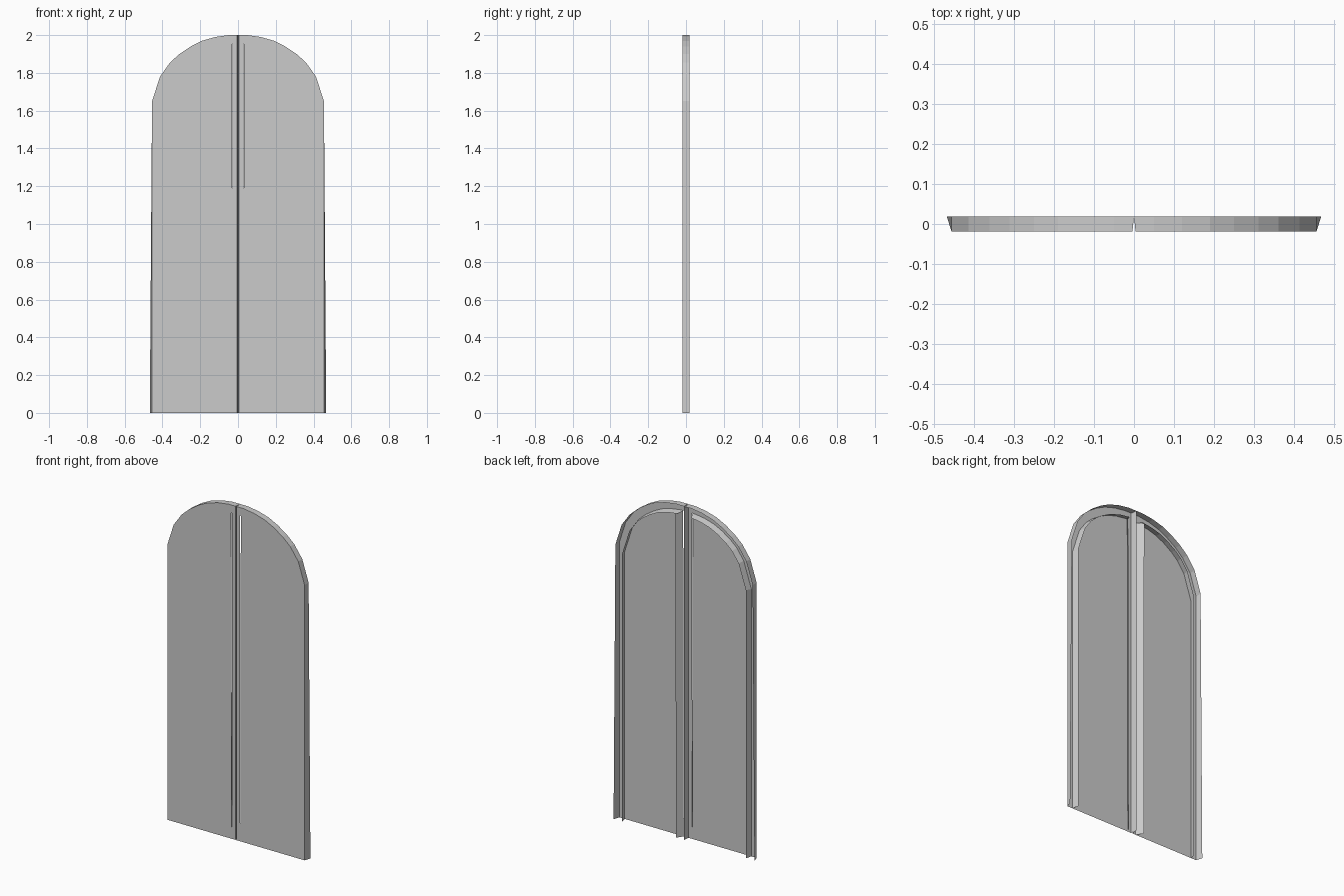
import bpy
from mathutils import Vector

if "Cube" in bpy.data.objects:
    bpy.data.objects.remove(bpy.data.objects["Cube"])

FRONT, BACK = -0.019, 0.019

# Right leaf outline at the back: up the outer side, over the arch, down the centre
ARCH = [(0.455, 1.65), (0.413, 1.78), (0.36, 1.855), (0.31, 1.90),
        (0.25, 1.94), (0.19, 1.97), (0.12, 1.99), (0.05, 2.0)]
OUTLINE = [(0.467, 0)] + ARCH + [(0, 2.0), (0, 0)]
# The front outline only draws in at the foot and along the centre line
FRONT_OUTLINE = [(0.455, 0)] + ARCH + [(0.004, 2.0), (0.004, 0)]


def inset(points, side, arch, centre):
    """Offset an open outline inward, with own distances for side, arch and centre."""
    lines = []
    last = len(points) - 2
    for i in range(last + 1):
        a, b = Vector(points[i]), Vector(points[i + 1])
        d = (b - a).normalized()
        n = Vector((-d.y, d.x))
        dist = side if i == 0 else centre if i == last else arch
        lines.append((n, n.dot(a) + dist))
    n, c = lines[0]
    result = [(c / n.x, 0)]
    for (n1, c1), (n2, c2) in zip(lines, lines[1:]):
        det = n1.x * n2.y - n1.y * n2.x
        result.append(((c1 * n2.y - c2 * n1.y) / det, (n1.x * c2 - n2.x * c1) / det))
    n, c = lines[-1]
    result.append((c / n.x, 0))
    return result


def build(name, rings, front_cap=False):
    """Skin a row of (outline, y) rings; mirror the leaf to the other side."""
    count = len(rings[0][0])
    verts = [(x, y, z) for pts, y in rings for x, z in pts]
    faces = []
    for r in range(len(rings) - 1):
        for i in range(count - 1):
            a, b = r * count + i, (r + 1) * count + i
            faces.append((a, a + 1, b + 1, b))
    if front_cap:
        faces.append(tuple(range(count)))
    mesh = bpy.data.meshes.new(name)
    mesh.from_pydata(verts, [], faces)
    mesh.update()
    obj = bpy.data.objects.new(name, mesh)
    bpy.context.collection.objects.link(obj)
    mirror = obj.modifiers.new("Mirror", 'MIRROR')
    mirror.use_mirror_merge = False
    return obj


# Thin frame: outer wall and flat front border, open at the bottom
front_inner = inset(FRONT_OUTLINE, 0.035, 0.048, 0.024)
build("door_frame", [(OUTLINE, BACK), (FRONT_OUTLINE, FRONT), (front_inner, FRONT)])

# Flat panel with a lip turned back around its edge, and a thin slit by the centre
panel = list(front_inner)
panel[-2] = (panel[-2][0] + 0.004, panel[-2][1])
lip = inset(panel, 0.01, 0.008, 0.025)
build("door_panel", [(panel, FRONT), (lip, BACK)], front_cap=True)
